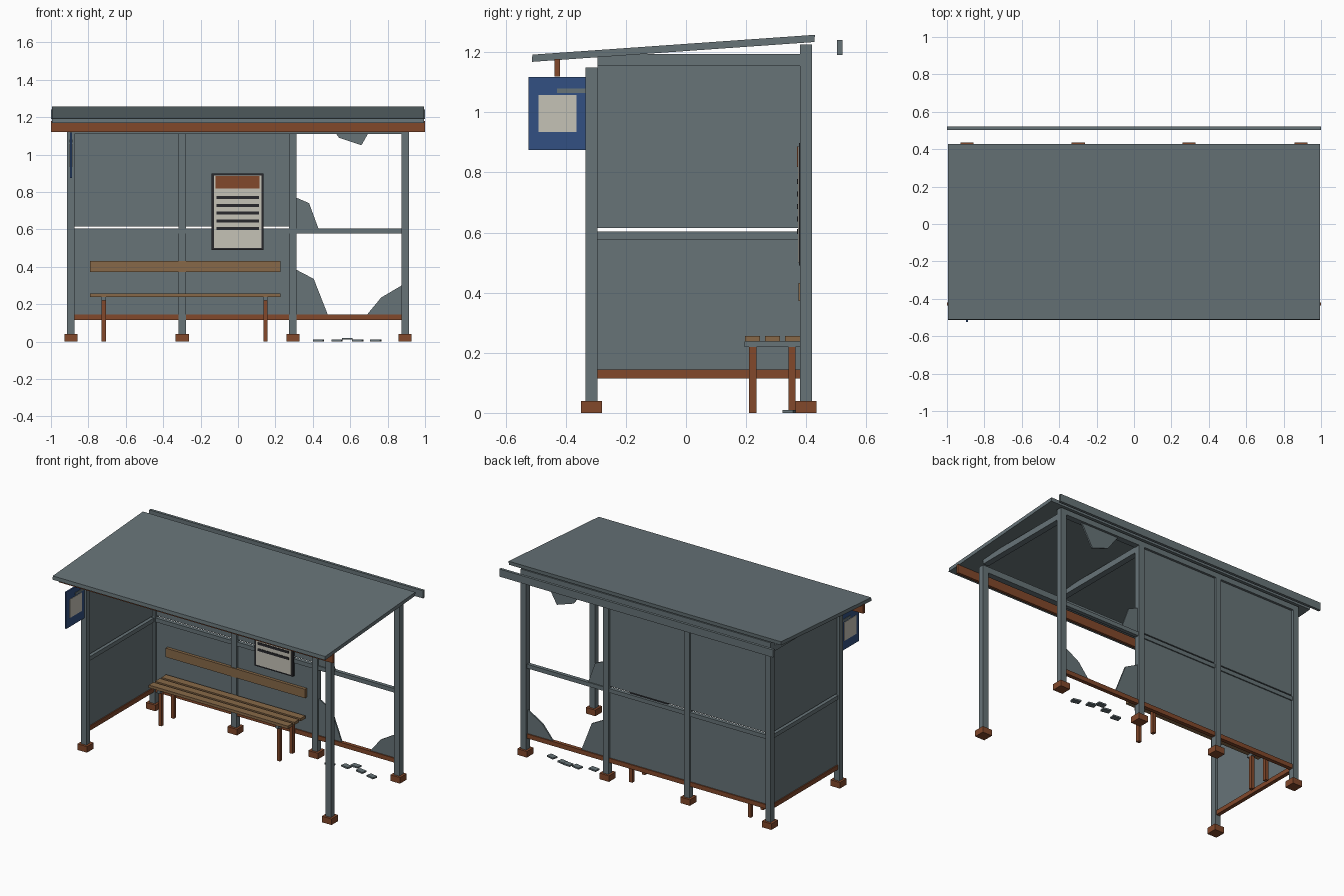
import bpy
import bmesh
import math
import random
from mathutils import Matrix

random.seed(4)
old = bpy.data.objects.get("Cube")
if old:
    bpy.data.objects.remove(old)


def material(name, rgb):
    m = bpy.data.materials.new(name)
    m.use_nodes = True
    m.diffuse_color = (*rgb, 1)
    m.node_tree.nodes["Principled BSDF"].inputs["Base Color"].default_value = (*rgb, 1)
    return m


STEEL = material("steel grey", (0.135, 0.173, 0.187))
RUST = material("rust brown", (0.223, 0.065, 0.024))
WOOD = material("weathered wood", (0.242, 0.141, 0.065))
BLUE = material("sign blue", (0.032, 0.08, 0.223))
CREAM = material("cream", (0.56, 0.54, 0.47))
BLACK = material("charcoal", (0.021, 0.021, 0.025))


def finish(bm, name, mat):
    bmesh.ops.recalc_face_normals(bm, faces=bm.faces)
    mesh = bpy.data.meshes.new(name)
    bm.to_mesh(mesh)
    bm.free()
    mesh.materials.append(mat)
    obj = bpy.data.objects.new(name, mesh)
    bpy.context.collection.objects.link(obj)
    return obj


def box(name, mat, x, y, z):
    """Box from (low, high) ranges on each axis."""
    bm = bmesh.new()
    size = [r[1] - r[0] for r in (x, y, z)]
    mid = [(r[1] + r[0]) / 2 for r in (x, y, z)]
    bmesh.ops.create_cube(bm, size=1, matrix=Matrix.Translation(mid) @ Matrix.Diagonal((*size, 1)))
    return finish(bm, name, mat)


def prism(name, mat, points, depth, place):
    """Extrude a 2D outline by a depth; place maps (a, b, d) to xyz."""
    bm = bmesh.new()
    face = bm.faces.new([bm.verts.new(place(a, b, depth[0])) for a, b in points])
    new = bmesh.ops.extrude_face_region(bm, geom=[face])["geom"]
    shift = [q - p for p, q in zip(place(0, 0, depth[0]), place(0, 0, depth[1]))]
    bmesh.ops.translate(bm, vec=shift, verts=[v for v in new if isinstance(v, bmesh.types.BMVert)])
    return finish(bm, name, mat)


def around(c, half):
    return (c - half, c + half)


HALF = 0.02
COLS = (-0.893, -0.298, 0.293, 0.893)
FRONT, BACK = -0.315, 0.4
SPAN_Y = (FRONT + HALF, BACK - HALF)
SPAN_X = (COLS[0] + HALF, COLS[3] - HALF)

# Posts with rusted footings
spots = [(x, BACK, 1.225) for x in COLS] + [(x, FRONT, 1.15) for x in (COLS[0], COLS[3])]
for x, y, top in spots:
    row = "back" if y > 0 else "front"
    box(row + "_post", STEEL, around(x, HALF), around(y, HALF), (0.03, top))
    box(row + "_footing", RUST, around(x, 0.035), around(y, 0.035), (0, 0.04))

# Top frame
box("back_top_beam", STEEL, SPAN_X, around(BACK, HALF), (1.19, 1.225))
box("front_top_beam", STEEL, SPAN_X, around(FRONT, HALF), (1.11, 1.15))
for x in COLS:
    box("rafter", STEEL, around(x, HALF), SPAN_Y, (1.155, 1.194))

# Middle and bottom rails
for name, mat, z in (("middle_rail", STEEL, (0.577, 0.604)), ("bottom_rail", RUST, (0.115, 0.144))):
    box("back_" + name, mat, SPAN_X, around(BACK, 0.0125), z)
    box("side_" + name, mat, around(COLS[0], 0.0125), SPAN_Y, z)

# Wall panels, with a narrow slit above the middle rail
for level, low, back_top, side_top in (("lower", 0.144, 0.577, 0.577), ("upper", 0.616, 1.19, 1.155)):
    for a, b in zip(COLS[:2], COLS[1:3]):
        box(level + "_back_panel", STEEL, (a + HALF, b - HALF), around(BACK, 0.005), (low, back_top))
    box(level + "_side_panel", STEEL, around(COLS[0], 0.005), SPAN_Y, (low, side_top))

# Broken remains of the missing panel
remains = {
    "hanging_shard": [(0.465, 1.19), (0.54, 1.09), (0.66, 1.05), (0.74, 1.19)],
    "upper_shard": [(0.31, 0.604), (0.31, 0.77), (0.38, 0.74), (0.43, 0.604)],
    "lower_left_shard": [(0.31, 0.144), (0.31, 0.385), (0.405, 0.335), (0.48, 0.144)],
    "lower_right_shard": [(0.875, 0.144), (0.875, 0.3), (0.765, 0.235), (0.69, 0.144)],
}
for name, pts in remains.items():
    prism(name, STEEL, pts, around(BACK, 0.005), lambda a, b, d: (a, d, b))

# Fallen fragments on the ground
for x, y, z in ((0.43, 0.345, 0), (0.53, 0.375, 0), (0.585, 0.395, 0.01), (0.64, 0.37, 0), (0.737, 0.345, 0)):
    bit = box("fallen_fragment", STEEL, (-0.027, 0.027), (-0.018, 0.018), (0, 0.01))
    bit.location = (x, y, z)
    bit.rotation_euler.z = random.uniform(-0.25, 0.25)

# Sloping roof, rear gutter and front fascia
prism("roof", STEEL, [(-0.513, 1.168), (0.427, 1.234), (0.429, 1.258), (-0.511, 1.192)],
      (-0.995, 0.995), lambda a, b, d: (d, a, b))
box("rear_gutter", STEEL, (-1, 1), (0.502, 0.52), (1.19, 1.24))
box("front_fascia", RUST, (-1, 1), (-0.437, -0.42), (1.12, 1.178))

# Bench
BENCH = (-0.79, 0.227)
for y in (0.222, 0.288, 0.354):
    box("seat_slat", WOOD, BENCH, around(y, 0.025), (0.238, 0.256))
box("backrest", WOOD, BENCH, (0.374, 0.394), (0.373, 0.432))
for x in (-0.718, 0.148):
    box("seat_bracket", STEEL, around(x, 0.011), (0.195, 0.38), (0.22, 0.238))
    for y in (0.222, 0.353):
        box("bench_leg", RUST, around(x, 0.011), around(y, 0.012), (0, 0.22))

# Timetable board on the back wall
box("board_frame", BLACK, (-0.141, 0.137), (0.376, 0.396), (0.49, 0.898))
box("board_sheet", CREAM, (-0.129, 0.126), (0.372, 0.378), (0.501, 0.887))
box("board_header", RUST, (-0.12, 0.116), (0.369, 0.374), (0.818, 0.886))
for i in range(5):
    box("board_line", BLACK, (-0.115, 0.111), (0.369, 0.374), around(0.77 - i * 0.0415, 0.008))

# Blue stop sign with pale plates on both faces
box("sign", BLUE, around(COLS[0], 0.005), (-0.524, -0.335), (0.875, 1.117))
box("sign_plate", CREAM, around(COLS[0], 0.0075), (-0.49, -0.365), (0.934, 1.057))
box("sign_bracket", STEEL, around(COLS[0], 0.008), (-0.43, -0.335), (1.064, 1.08))
